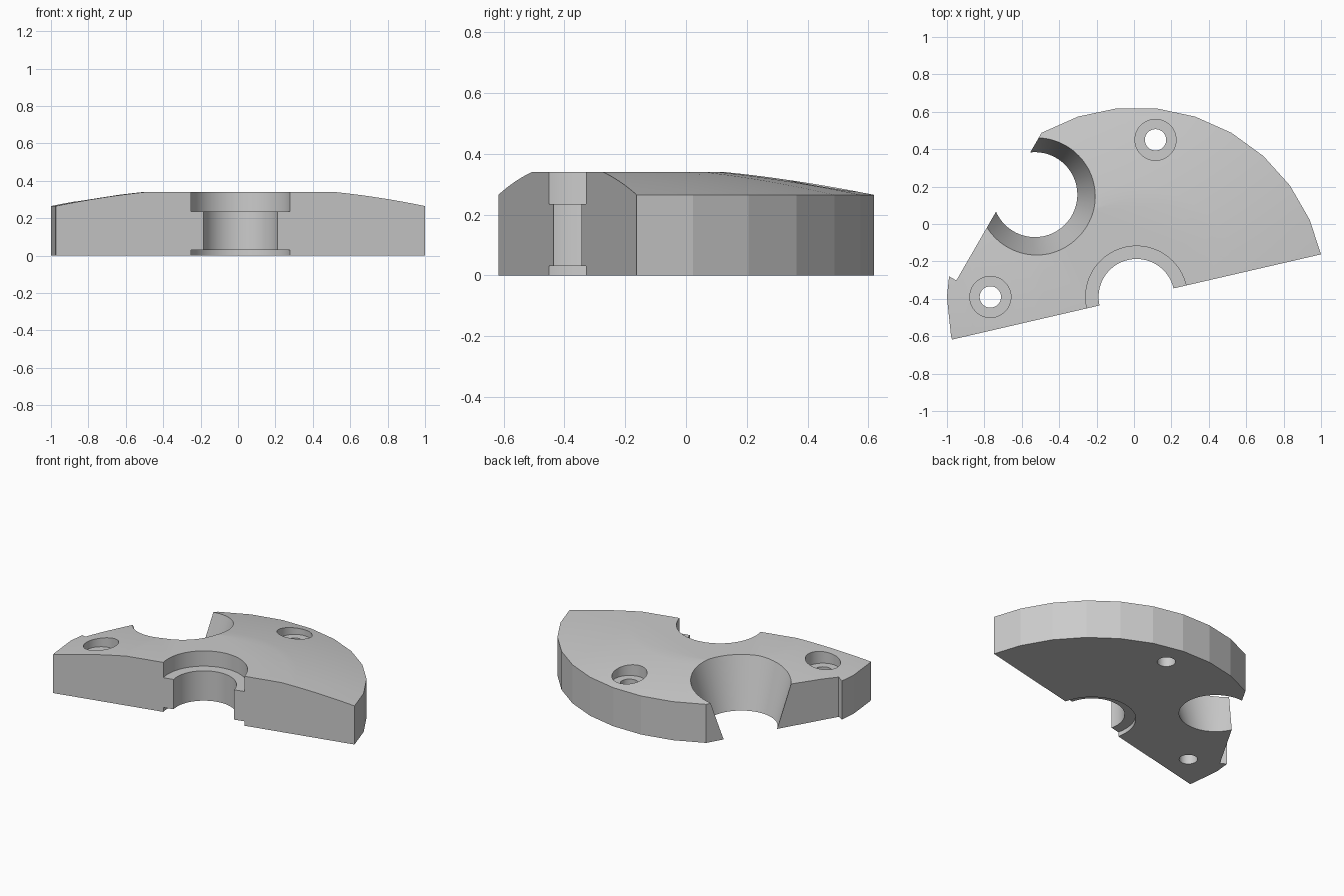
import bpy, bmesh
from math import cos, sin, pi, radians
from mathutils import Matrix, Vector

if "Cube" in bpy.data.objects:
    bpy.data.objects.remove(bpy.data.objects["Cube"], do_unlink=True)

CENTRE = (0.0135, -0.39)   # axis of the half disc
R, FLAT_R = 1.0137, 0.52   # rim radius, flat crown radius
RIM_Z, TOP_Z, LEDGE_Z = 0.265, 0.34, 0.235
TILT = radians(13)         # direction of the straight front face

grey = bpy.data.materials.new("plain grey")
grey.use_nodes = True
grey.diffuse_color = (0.6, 0.6, 0.6, 1)
grey.node_tree.nodes["Principled BSDF"].inputs["Base Color"].default_value = (0.6, 0.6, 0.6, 1)


def add_object(name, bm):
    bmesh.ops.recalc_face_normals(bm, faces=bm.faces)
    mesh = bpy.data.meshes.new(name)
    bm.to_mesh(mesh)
    bm.free()
    mesh.materials.append(grey)
    obj = bpy.data.objects.new(name, mesh)
    bpy.context.collection.objects.link(obj)
    return obj


def revolve(name, profile, segments, centre):
    """Closed solid of revolution from (radius, z) pairs, bottom to top."""
    bm = bmesh.new()
    rings = []
    for r, z in profile:
        angles = [2 * pi * i / segments for i in range(segments)]
        rings.append([bm.verts.new((centre[0] + r * cos(a), centre[1] + r * sin(a), z))
                      for a in angles])
    for low, high in zip(rings, rings[1:]):
        for i in range(segments):
            j = (i + 1) % segments
            bm.faces.new((low[i], low[j], high[j], high[i]))
    bm.faces.new(rings[0][::-1])
    bm.faces.new(rings[-1])
    return add_object(name, bm)


def box(name, corner, angle, size):
    """Box starting at corner, running along angle and to its left."""
    bm = bmesh.new()
    bmesh.ops.create_cube(bm, size=1)
    bmesh.ops.translate(bm, verts=bm.verts, vec=(0.5, 0.5, 0))
    bmesh.ops.scale(bm, verts=bm.verts, vec=size)
    bmesh.ops.rotate(bm, verts=bm.verts, matrix=Matrix.Rotation(angle, 3, 'Z'))
    bmesh.ops.translate(bm, verts=bm.verts, vec=corner)
    return add_object(name, bm)


# Domed disc with a thirty-sided rim
profile = [(R, 0), (R, RIM_Z)]
steps = 8
for k in range(1, steps + 1):
    r = R + (FLAT_R - R) * k / steps
    drop = (r * r - FLAT_R ** 2) / (R * R - FLAT_R ** 2)
    profile.append((r, TOP_Z - (TOP_Z - RIM_Z) * drop))
body = revolve("half_disc_body", profile, 30, CENTRE)

# Front half removed
axis = Vector((*CENTRE, 0))
along = Vector((cos(TILT), sin(TILT), 0))
cutters = [box("front_cutter", axis + along * 2, TILT + pi, (4, 2, 2))]

# Slanted flat on the back right, ending in a small step
slant = radians(60)
cutters.append(box("slant_cutter", (-0.95, -0.302, 0), slant, (1.5, 1, 2)))

# Stepped centre bore
cutters.append(revolve("bore_cutter", [(0.272, -0.1), (0.272, 0.03), (0.203, 0.03),
               (0.203, LEDGE_Z), (0.272, LEDGE_Z), (0.272, 0.5)], 96, CENTRE))

# Tapered side opening
low_r, top_r = 0.227, 0.325
slope = (top_r - low_r) / TOP_Z
cutters.append(revolve("taper_cutter", [(low_r + slope * z, z) for z in (-0.1, 0.5)],
               96, (-0.53, 0.157)))

# Counterbored screw holes
for spot in ((0.115, 0.45), (-0.768, -0.39)):
    cutters.append(revolve("screw_cutter", [(0.057, -0.1), (0.057, LEDGE_Z),
                   (0.11, LEDGE_Z), (0.11, 0.5)], 48, spot))

bpy.context.view_layer.objects.active = body
for cutter in cutters:
    mod = body.modifiers.new("cut", 'BOOLEAN')
    mod.operation = 'DIFFERENCE'
    mod.solver = 'EXACT'
    mod.object = cutter
    bpy.ops.object.modifier_apply(modifier=mod.name)
    bpy.data.objects.remove(cutter, do_unlink=True)

# Smooth bores and dome, faceted rim
bpy.ops.object.select_all(action='DESELECT')
body.select_set(True)
bpy.ops.object.shade_smooth_by_angle(angle=radians(10))
